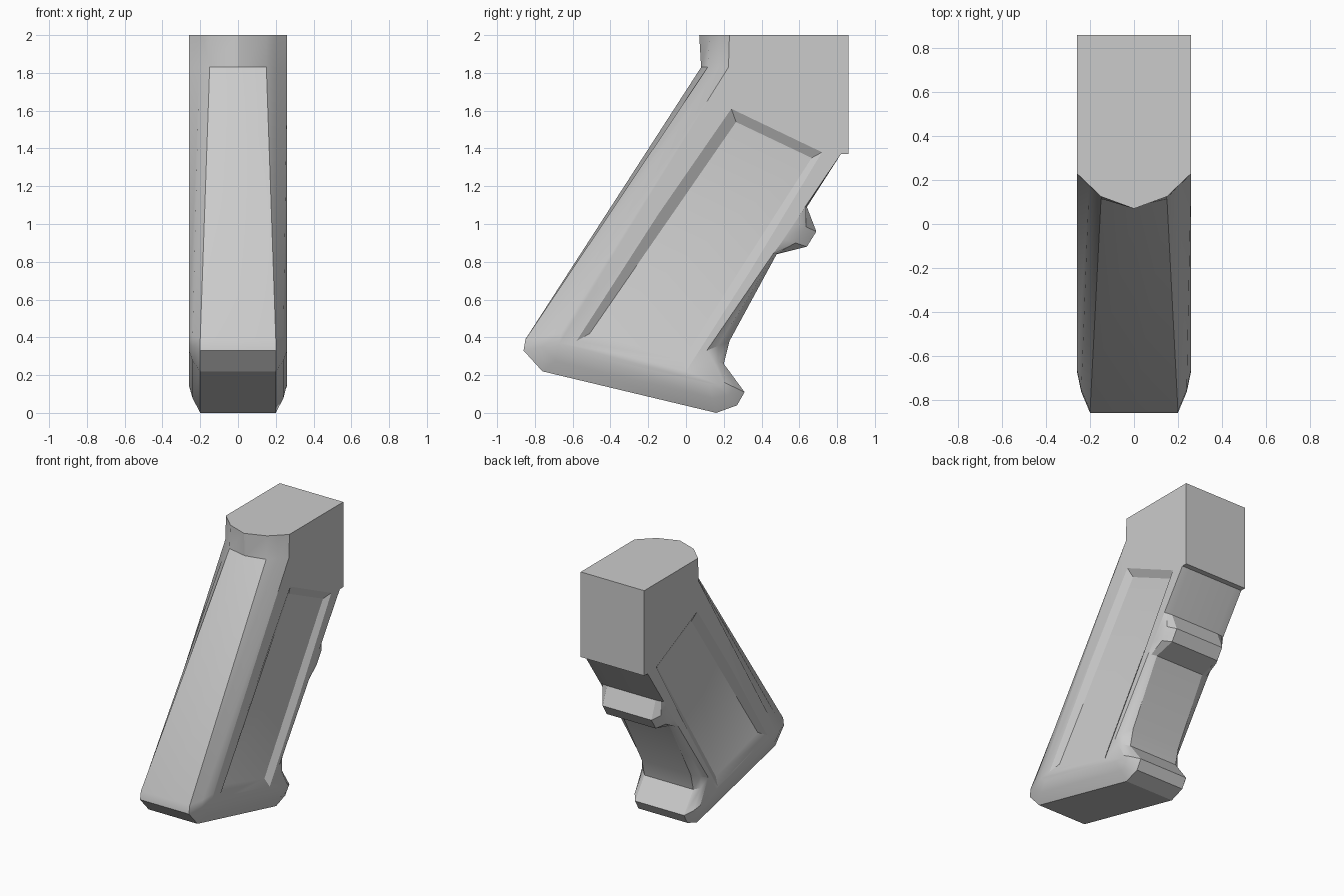
import bpy, bmesh

if "Cube" in bpy.data.objects:
    bpy.data.objects.remove(bpy.data.objects["Cube"])

HALF = 0.26  # half width of the grip

# Side outline: edge half width, edge (y, z), then (y, z) where it meets the flat side
OUTLINE = [
    (0.15, 0.125, 2.00, 0.23, 2.00),
    (0.20, 0.86, 2.00, 0.86, 2.00),
    (0.20, 0.86, 1.37, 0.86, 1.37),
    (0.20, 0.82, 1.37, 0.82, 1.37),
    (0.20, 0.64, 1.09, 0.63, 1.09),   # finger ridge
    (0.20, 0.69, 0.96, 0.58, 1.01),
    (0.20, 0.64, 0.88, 0.52, 0.92),
    (0.20, 0.48, 0.84, 0.46, 0.84),
    (0.20, 0.23, 0.38, 0.11, 0.33),   # toe
    (0.20, 0.20, 0.26, 0.14, 0.28),
    (0.20, 0.31, 0.11, 0.205, 0.16),
    (0.20, 0.27, 0.04, 0.18, 0.145),
    (0.20, 0.16, 0.00, 0.12, 0.155),
    (0.20, -0.76, 0.22, -0.62, 0.33), # heel
    (0.20, -0.86, 0.33, -0.67, 0.37),
    (0.20, -0.85, 0.39, -0.66, 0.42),
    (0.15, 0.115, 1.83, 0.225, 1.83), # top of back strap
]
PANEL_RIM = [(0.24, 1.61), (0.72, 1.38), (0.0, 0.22), (-0.58, 0.38)]
PANEL_FLOOR = [(0.265, 1.54), (0.665, 1.35), (-0.02, 0.28), (-0.51, 0.42)]
DEPTH = 0.03


def loft(bm, rings):
    """Skin a stack of equal rings and cap both ends."""
    vs = [[bm.verts.new(p) for p in r] for r in rings]
    n = len(vs[0])
    for a, b in zip(vs, vs[1:]):
        for i in range(n):
            j = (i + 1) % n
            bm.faces.new((a[i], a[j], b[j], b[i]))
    bm.faces.new(vs[0][::-1])
    bm.faces.new(vs[-1])


def finish(bm, name):
    bmesh.ops.recalc_face_normals(bm, faces=bm.faces[:])
    me = bpy.data.meshes.new(name)
    bm.to_mesh(me)
    bm.free()
    ob = bpy.data.objects.new(name, me)
    bpy.context.collection.objects.link(ob)
    return ob


def side_rings(s):
    """Edge, rounded middle and flat-side rings for one side."""
    edge = [(s * w, y, z) for w, y, z, _, _ in OUTLINE]
    mid = [(s * (w + (HALF - w) * (0.67 if w > 0.16 else 0.5)), (y + oy) / 2, (z + oz) / 2)
           for w, y, z, oy, oz in OUTLINE]
    side = [(s * HALF, oy, oz) for _, _, _, oy, oz in OUTLINE]
    return [edge, mid, side]


# Grip body, with a shallow ridge down the middle of the back strap
centre = [(0, y, z) for _, y, z, _, _ in OUTLINE]
centre[0] = (0, 0.07, 2.0)
centre[-1] = (0, 0.08, 1.83)
bm = bmesh.new()
loft(bm, side_rings(-1)[::-1] + [centre] + side_rings(1))
grip = finish(bm, "pistol_grip")

# Recessed side panels with sloping borders
bm = bmesh.new()
for s in (-1, 1):
    floor = [(s * (HALF - DEPTH), y, z) for y, z in PANEL_FLOOR]
    above = [(s * (HALF + DEPTH), 2 * a[0] - b[0], 2 * a[1] - b[1])
             for a, b in zip(PANEL_RIM, PANEL_FLOOR)]
    loft(bm, [floor, above])
cutter = finish(bm, "panel_cutter")
cutter.hide_render = True

mod = grip.modifiers.new("side_panels", 'BOOLEAN')
mod.operation = 'DIFFERENCE'
mod.solver = 'EXACT'
mod.object = cutter
bpy.context.view_layer.objects.active = grip
grip.select_set(True)
bpy.ops.object.modifier_apply(modifier=mod.name)
bpy.data.objects.remove(cutter)
bpy.ops.object.shade_smooth_by_angle(angle=0.5)
